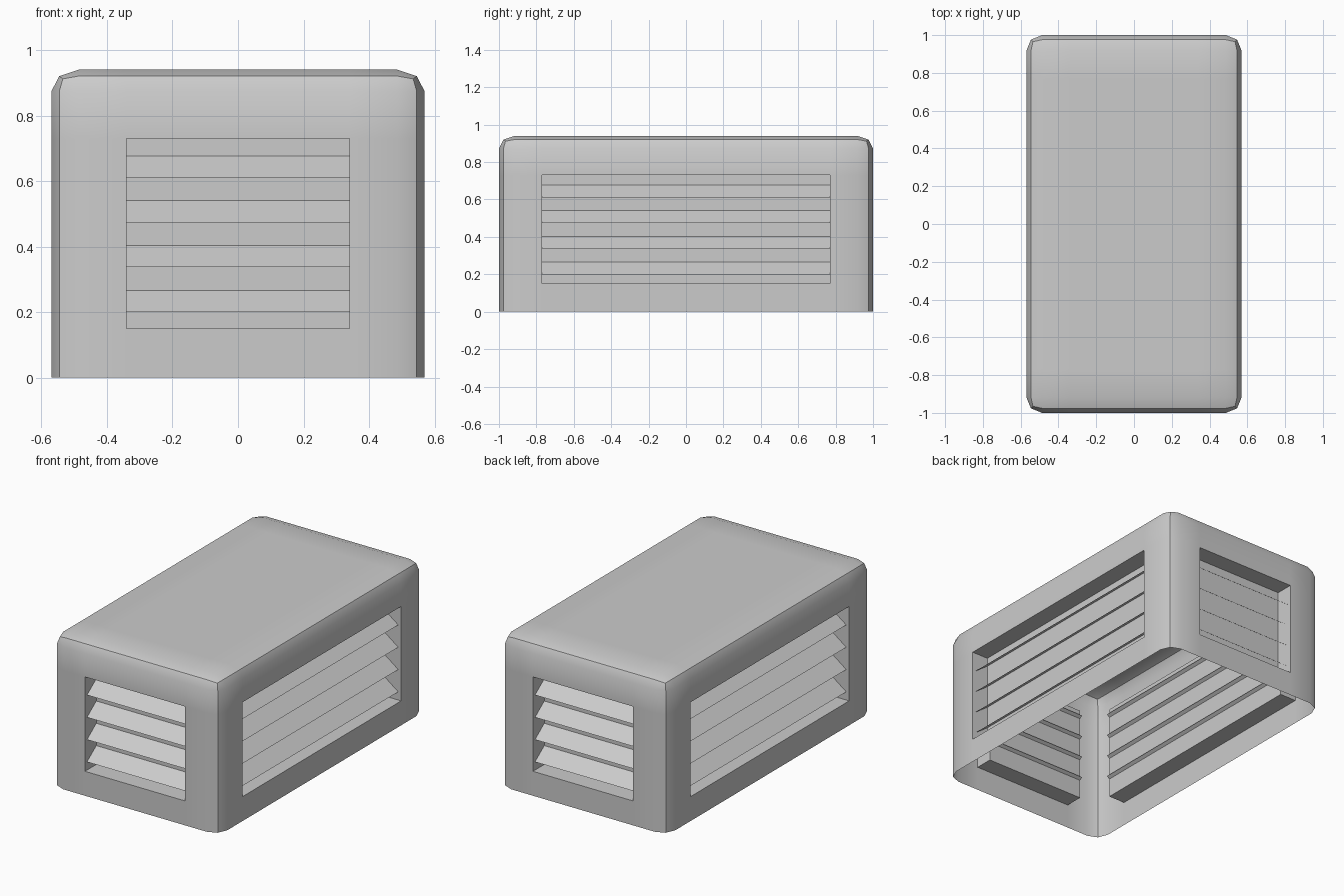
import bpy
import bmesh
import math
from mathutils import Matrix, Vector

cube = bpy.data.objects.get("Cube")
if cube:
    bpy.data.objects.remove(cube, do_unlink=True)

HALF_X, HALF_Y, HEIGHT = 0.57, 1.0, 0.94
WIN_X, WIN_Y = 0.34, 0.77          # half widths of the vent openings
WIN_LOW, WIN_HIGH = 0.15, 0.73
DEPTH = 0.11                       # depth of the vent recess

grey = bpy.data.materials.new("light_grey")
grey.use_nodes = True
grey.diffuse_color = (0.6, 0.6, 0.6, 1)
grey.node_tree.nodes["Principled BSDF"].inputs["Base Color"].default_value = (0.6, 0.6, 0.6, 1)


def finish(bm, name, smooth=False):
    mesh = bpy.data.meshes.new(name)
    bm.to_mesh(mesh)
    bm.free()
    mesh.materials.append(grey)
    obj = bpy.data.objects.new(name, mesh)
    bpy.context.collection.objects.link(obj)
    if smooth:
        bpy.ops.object.select_all(action='DESELECT')
        obj.select_set(True)
        bpy.context.view_layer.objects.active = obj
        bpy.ops.object.shade_smooth_by_angle(angle=math.radians(40))
    return obj


def quad(bm, points):
    return bm.faces.new([bm.verts.new(p) for p in points])


# Hollow cover: rounded box, open below, with a window cut in each wall
squash = 0.8
bm = bmesh.new()
bmesh.ops.create_cube(bm, size=1)
bmesh.ops.scale(bm, vec=(2 * HALF_X, 2 * HALF_Y, HEIGHT / squash), verts=bm.verts)
bmesh.ops.translate(bm, vec=(0, 0, HEIGHT / squash / 2), verts=bm.verts)
rounded = [e for e in bm.edges if max(v.co.z for v in e.verts) > 0.1]
bmesh.ops.bevel(bm, geom=rounded, offset=0.083, segments=2, profile=0.5, affect='EDGES')
bmesh.ops.scale(bm, vec=(1, 1, squash), verts=bm.verts)
bm.normal_update()
bottom = [f for f in bm.faces if f.normal.z < -0.9]
bmesh.ops.delete(bm, geom=bottom, context='FACES')
cuts = [((s * WIN_X, 0, 0), (1, 0, 0)) for s in (-1, 1)]
cuts += [((0, s * WIN_Y, 0), (0, 1, 0)) for s in (-1, 1)]
cuts += [((0, 0, z), (0, 0, 1)) for z in (WIN_LOW, WIN_HIGH)]
for point, normal in cuts:
    bmesh.ops.bisect_plane(bm, geom=bm.verts[:] + bm.edges[:] + bm.faces[:],
                           plane_co=point, plane_no=normal)
bm.normal_update()
windows = []
for f in bm.faces:
    c = f.calc_center_median()
    if WIN_LOW < c.z < WIN_HIGH and (
            (abs(f.normal.x) > 0.99 and abs(c.y) < WIN_Y) or
            (abs(f.normal.y) > 0.99 and abs(c.x) < WIN_X)):
        windows.append(f)
bmesh.ops.delete(bm, geom=windows, context='FACES')
finish(bm, "cover", smooth=True)


# Vents, drawn facing -y and turned onto each wall
def vent(side, angle, wall, half):
    turn = Matrix.Rotation(math.radians(angle), 4, 'Z')
    outer, inner = -wall, -wall + DEPTH

    # Recess walls and back panel
    bm = bmesh.new()
    corners = [(-half, WIN_LOW), (half, WIN_LOW), (half, WIN_HIGH), (-half, WIN_HIGH)]
    for i, (x0, z0) in enumerate(corners):
        x1, z1 = corners[(i + 1) % 4]
        quad(bm, [(x0, outer, z0), (x0, inner, z0), (x1, inner, z1), (x1, outer, z1)])
    quad(bm, [(x, inner, z) for x, z in corners])
    bmesh.ops.remove_doubles(bm, verts=bm.verts, dist=0.0001)
    bm.transform(turn)
    finish(bm, side + "_vent_recess")

    # Four sloping slats that run through the panel
    bm = bmesh.new()
    slope = Vector((0, DEPTH - 0.02, 0.066))
    for i in range(4):
        low = Vector((0, outer + 0.02, 0.20 + 0.137 * i))
        high = low + slope * 1.2
        quad(bm, [(-half, low.y, low.z), (half, low.y, low.z),
                  (half, high.y, high.z), (-half, high.y, high.z)])
    bm.transform(turn)
    finish(bm, side + "_vent_slats")


vent("front", 0, HALF_Y, WIN_X)
vent("left", 90, HALF_X, WIN_Y)
vent("back", 180, HALF_Y, WIN_X)
vent("right", 270, HALF_X, WIN_Y)
